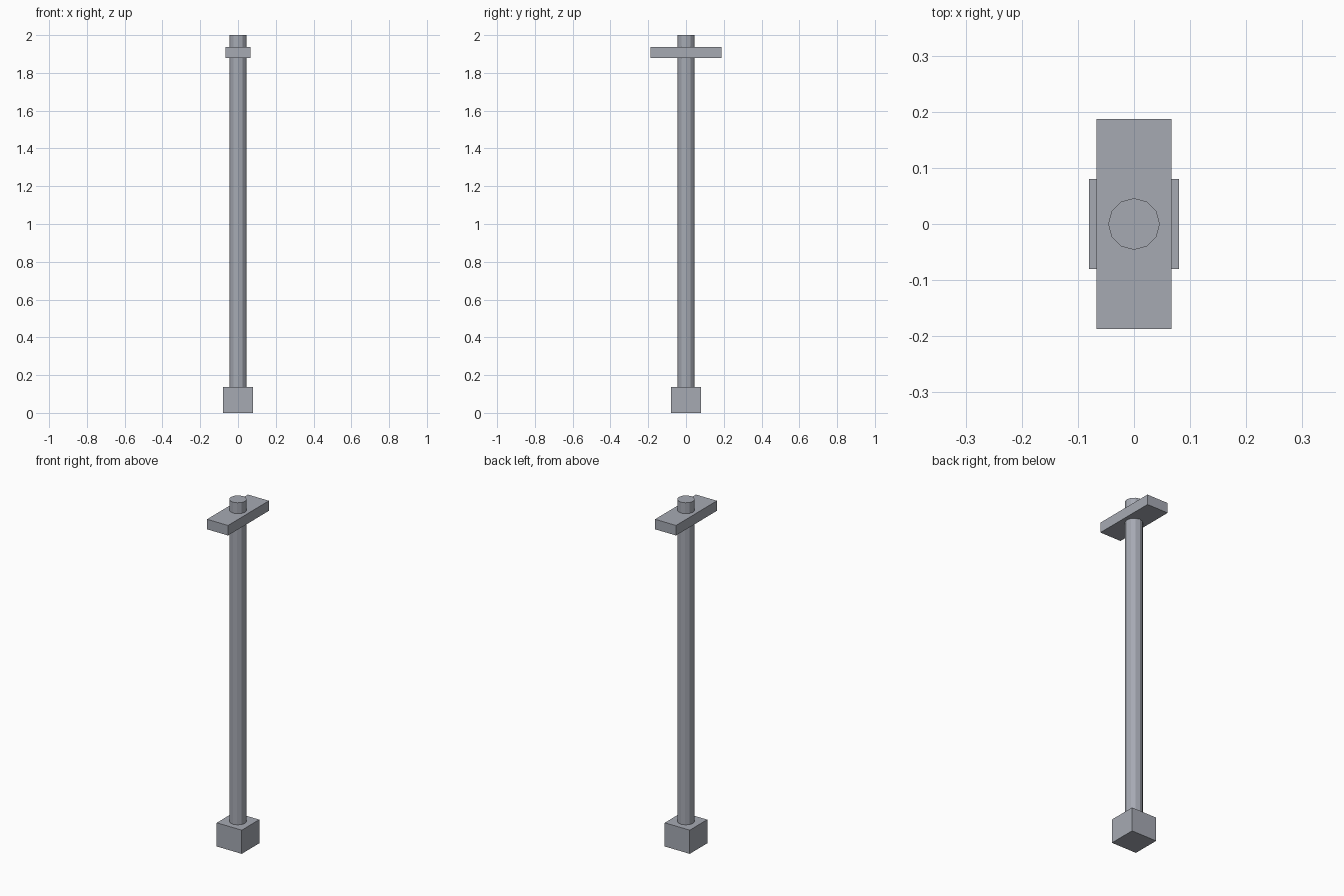
import bpy

if "Cube" in bpy.data.objects:
    bpy.data.objects.remove(bpy.data.objects["Cube"])

# Dark blue-grey metal shared by all parts
metal = bpy.data.materials.new("dark_metal")
metal.diffuse_color = (0.38, 0.40, 0.45, 1.0)
metal.use_nodes = True
metal.node_tree.nodes["Principled BSDF"].inputs["Base Color"].default_value = metal.diffuse_color


def finish(name):
    """Name the active object and give it the metal colour."""
    ob = bpy.context.object
    ob.name = name
    ob.data.materials.append(metal)
    return ob


def box(name, sx, sy, z0, z1):
    """Axis-aligned box centred on the z axis, between two heights."""
    bpy.ops.mesh.primitive_cube_add(size=1, location=(0, 0, (z0 + z1) / 2))
    finish(name).scale = (sx, sy, z1 - z0)
    bpy.ops.object.transform_apply(location=False, rotation=False, scale=True)


# Square foot block
box("base_block", 0.16, 0.16, 0.0, 0.137)

# Flat crossbar near the top
box("crossbar", 0.134, 0.374, 1.879, 1.937)

# Faceted post, seated in the foot and passing through the crossbar
z0, z1 = 0.06, 2.0
bpy.ops.mesh.primitive_cylinder_add(vertices=12, radius=0.046, depth=z1 - z0,
                                    location=(0, 0, (z0 + z1) / 2))
finish("post")
